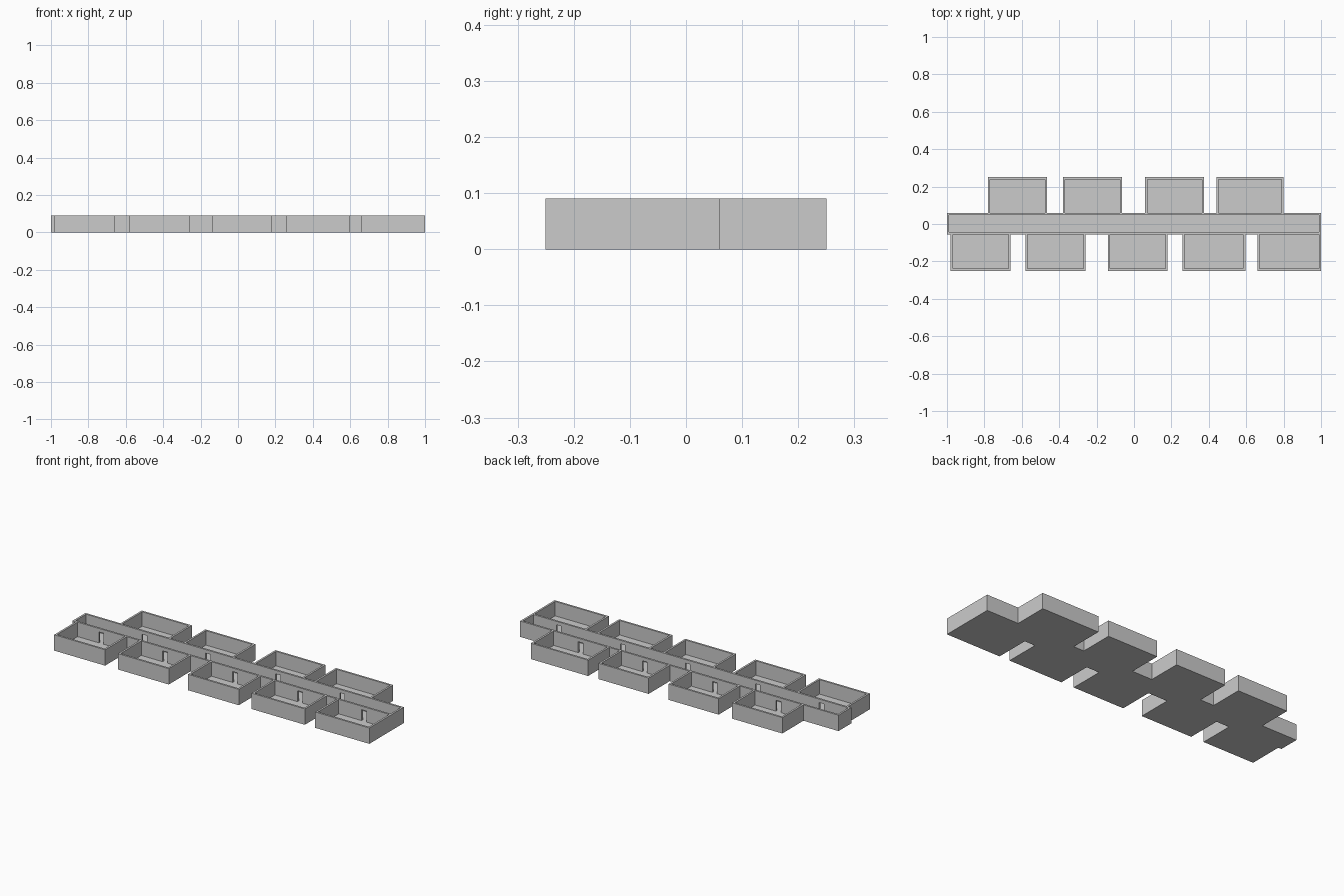
import bpy, bmesh

if "Cube" in bpy.data.objects:
    bpy.data.objects.remove(bpy.data.objects["Cube"])

H, T, F = 0.09, 0.011, 0.008      # wall height, wall thickness, floor thickness
HALL = (-0.055, 0.06)             # corridor y range
DOOR_W, DOOR_H = 0.03, 0.07

back_rooms = [(-0.78, -0.465), (-0.38, -0.065), (0.06, 0.375), (0.44, 0.80)]
front_rooms = [(-0.98, -0.66), (-0.58, -0.26), (-0.14, 0.18), (0.26, 0.595), (0.66, 1.0)]


def box(bm, x0, x1, y0, y1, z0, z1):
    r = bmesh.ops.create_cube(bm, size=1)
    for v in r["verts"]:
        v.co.x = x0 if v.co.x < 0 else x1
        v.co.y = y0 if v.co.y < 0 else y1
        v.co.z = z0 if v.co.z < 0 else z1


def finish(bm, name):
    me = bpy.data.meshes.new(name)
    bm.to_mesh(me)
    bm.free()
    ob = bpy.data.objects.new(name, me)
    bpy.context.collection.objects.link(ob)
    return ob


# Corridor side wall, split around its doorways with a lintel above each
def hall_wall(bm, rooms, y0, y1):
    x = -1
    for a, b in rooms:
        c = (a + b) / 2
        d0, d1 = c - DOOR_W / 2, c + DOOR_W / 2
        box(bm, x, d0, y0, y1, F, H)
        box(bm, d0, d1, y0, y1, DOOR_H, H)
        x = d1
    box(bm, x, 1, y0, y1, F, H)


# Corridor: floor, end walls and two pierced side walls
bm = bmesh.new()
box(bm, -1, 1, *HALL, 0, F)
for x in (-1, 1 - T):
    box(bm, x, x + T, HALL[0] + T, HALL[1] - T, F, H)
hall_wall(bm, front_rooms, HALL[0], HALL[0] + T)
hall_wall(bm, back_rooms, HALL[1] - T, HALL[1])
finish(bm, "corridor")


# Room: floor, two side walls and the outer wall
def room(name, a, b, y_in, y_out):
    bm = bmesh.new()
    lo, hi = min(y_in, y_out), max(y_in, y_out)
    s = 1 if y_out > y_in else -1
    box(bm, a, b, lo, hi, 0, F)
    for x in (a, b - T):
        box(bm, x, x + T, lo, hi, F, H)
    o = sorted((y_out, y_out - s * T))
    box(bm, a + T, b - T, o[0], o[1], F, H)
    finish(bm, name)


for i, (a, b) in enumerate(back_rooms):
    room(f"back_room_{i + 1}", a, b, HALL[1], 0.25)
for i, (a, b) in enumerate(front_rooms):
    room(f"front_room_{i + 1}", a, b, HALL[0], -0.25)
